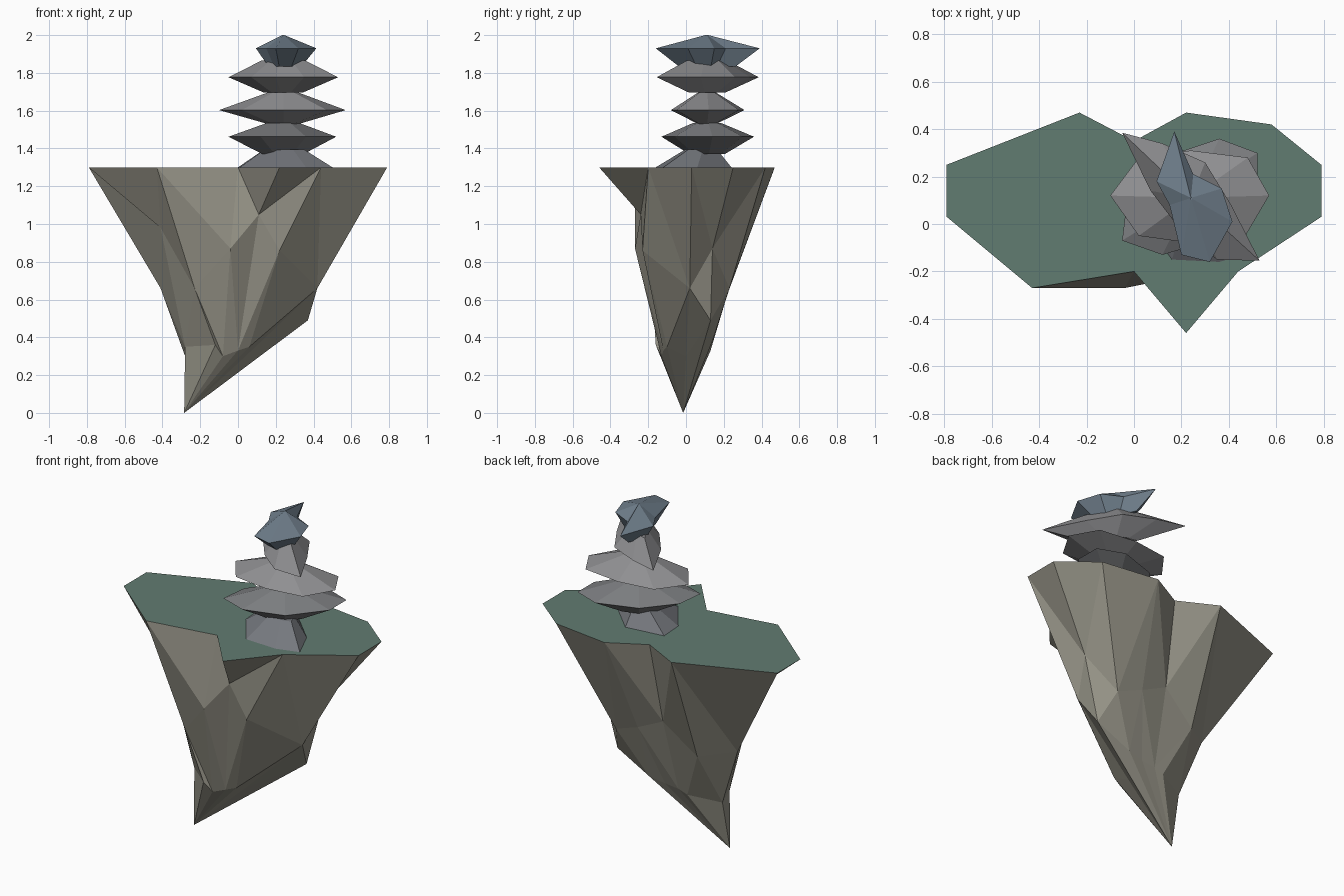
import bpy, bmesh


def paint(name, rgb):
    m = bpy.data.materials.new(name)
    m.diffuse_color = (*rgb, 1)
    return m


def loft(name, rings, mats, split=False):
    """Join rings of equal count; a one-point ring is a tip."""
    bm = bmesh.new()
    loops = [[bm.verts.new(p) for p in r] for r in rings]
    for a, b in zip(loops, loops[1:]):
        n = len(a)
        for i in range(n):
            j = (i + 1) % n
            if len(b) == 1:
                bm.faces.new((a[i], a[j], b[0]))
            else:
                bm.faces.new((a[i], a[j], b[j], b[i]))
    walls = list(bm.faces)
    cap = bm.faces.new(loops[0])
    if len(mats) > 1:
        cap.material_index = 1
    if len(loops[-1]) > 1:
        bm.faces.new(loops[-1])
    bmesh.ops.recalc_face_normals(bm, faces=bm.faces)
    bmesh.ops.triangulate(bm, faces=[f for f in walls if len(f.verts) == 4],
                          quad_method='SHORT_EDGE')
    me = bpy.data.meshes.new(name)
    bm.to_mesh(me)
    bm.free()
    for m in mats:
        me.materials.append(m)
    ob = bpy.data.objects.new(name, me)
    bpy.context.collection.objects.link(ob)
    return ob


# Tapering rock with a flat mossy top: rim, two rugged rings and the tip
rim = [(.79, .25), (.58, .42), (.22, .47), (0, .35), (-.23, .47), (-.79, .25),
       (-.79, .03), (-.43, -.27), (0, -.2), (.22, -.46), (.44, -.2), (.79, .03)]
middle = [(.47, .14, .87), (.31, .23, .66), (.15, .25, .72), (-.02, .25, .8),
          (-.23, .22, .63), (-.41, .09, .66), (-.41, -.09, .98), (-.23, -.18, .66),
          (-.04, -.27, .87), (.11, -.24, 1.05), (.22, -.23, .86), (.42, .02, .66)]
lower = [(.37, .13, .49), (.15, .14, .38), (.05, .13, .36), (-.04, .13, .35),
         (-.1, .13, .33), (-.28, .05, .3), (-.28, -.02, .35), (-.12, -.16, .36),
         (-.08, -.13, .3), (0, -.12, .33), (.06, -.1, .35), (.04, 0, .3)]
loft("rock_base", [[(x, y, 1.3) for x, y in rim], middle, lower, [(-.285, -.015, 0)]],
     [paint("rock", (.30, .29, .24)), paint("moss", (.12, .20, .165))])


# Balanced stones: sharp waist outline shrunk to a small top and bottom
def stone(name, outline, z, top, bottom, rgb):
    cx, cy = .24, .11
    rings = [[(cx + (x - cx) * s, cy + (y - cy) * s, h) for x, y in outline]
             for h, s in zip(z, (top, 1, bottom))]
    loft(name, rings, [paint(name + "_grey", rgb)])


stone("stone_1", [(.5, -.12), (.42, .06), (.24, .24), (0, .21), (.01, .06),
                  (.16, -.15), (.36, -.16)],
      (1.395, 1.3, 1.24), .42, .4, (.18, .19, .21))
stone("stone_2", [(-.05, -.07), (.12, -.13), (.36, -.06), (.52, .14), (.52, .3),
                  (.36, .36), (.12, .28), (-.03, .1)],
      (1.535, 1.462, 1.37), .3, .38, (.2, .205, .215))
stone("stone_3", [(-.1, .12), (.02, -.05), (.24, -.08), (.47, -.05), (.57, .12),
                  (.48, .28), (.24, .31), (.02, .28)],
      (1.695, 1.603, 1.53), .25, .25, (.28, .28, .29))
stone("stone_4", [(-.05, .385), (.07, .14), (.2, -.03), (.35, -.15), (.53, -.155),
                  (.41, .08), (.3, .26), (.12, .34)],
      (1.865, 1.777, 1.695), .4, .35, (.26, .26, .27))
stone("stone_5", [(.17, .39), (.095, .18), (.15, .08), (.2, -.13), (.32, -.16),
                  (.415, .01), (.37, .15), (.25, .21)],
      (2.0, 1.93, 1.835), .03, .55, (.16, .21, .26))
